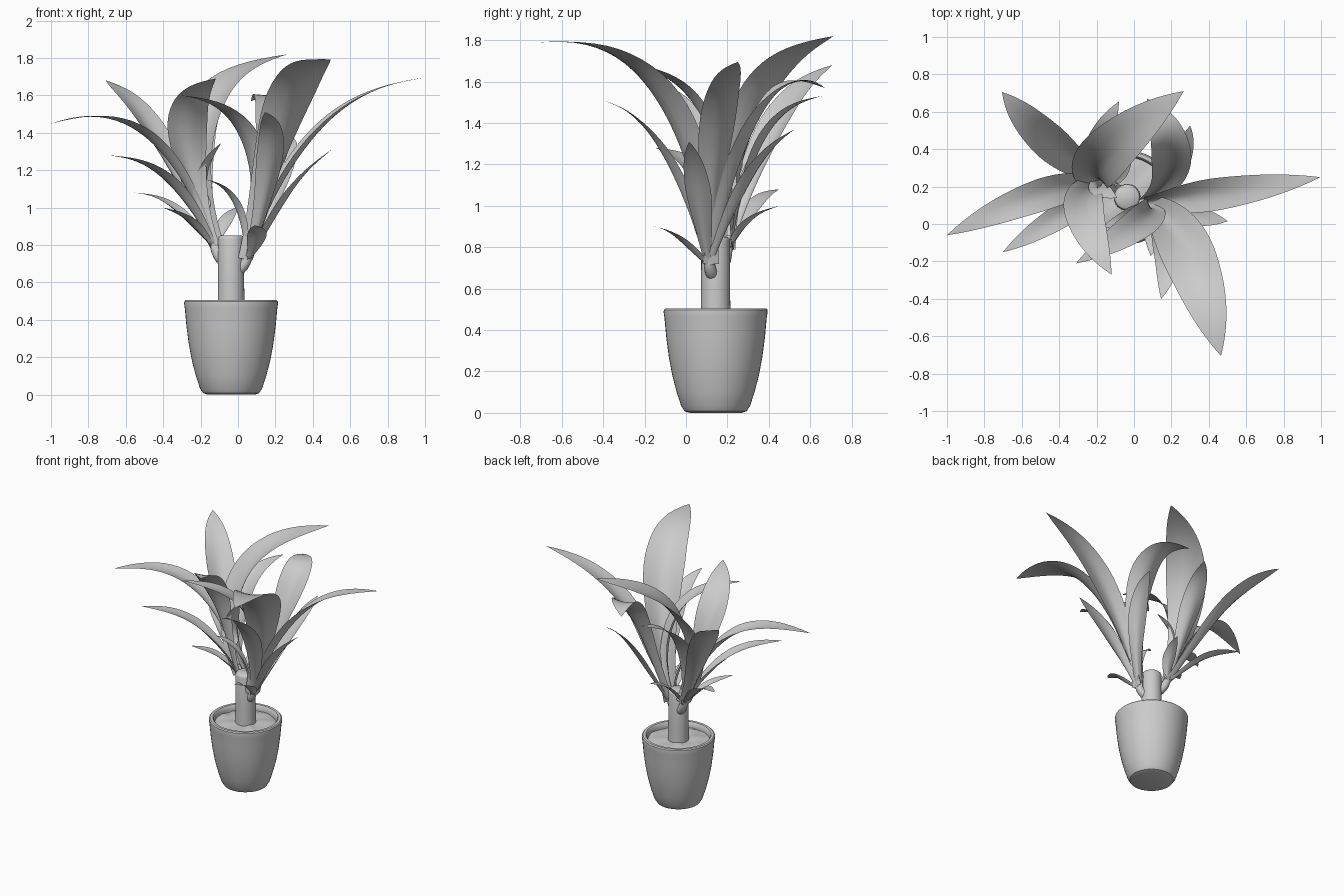
import bpy, math
from mathutils import Vector

if "Cube" in bpy.data.objects:
    bpy.data.objects.remove(bpy.data.objects["Cube"])

CX, CY = -0.037, 0.143
UP = Vector((0, 0, 1))


def make(name, verts, faces, angle=40):
    me = bpy.data.meshes.new(name)
    me.from_pydata([tuple(v) for v in verts], [], faces)
    me.update()
    ob = bpy.data.objects.new(name, me)
    bpy.context.collection.objects.link(ob)
    bpy.ops.object.select_all(action='DESELECT')
    ob.select_set(True)
    bpy.context.view_layer.objects.active = ob
    bpy.ops.object.shade_smooth_by_angle(angle=math.radians(angle))
    return ob


def lathe(name, profile, n=48, bump=0.0, angle=40):
    """Spin (radius, z) points about the pot axis; radius 0 closes to a point."""
    verts, faces, rings = [], [], []
    for r, z in profile:
        start = len(verts)
        count = 1 if r == 0 else n
        for i in range(count):
            a = 2 * math.pi * i / n
            x, y = r * math.cos(a), r * math.sin(a)
            dz = bump * (math.sin(31 * x + 1) * math.cos(37 * y) + 0.5 * math.sin(60 * (x + y)))
            verts.append((CX + x, CY + y, z + dz))
        rings.append((start, count))
    for (a, ca), (b, cb) in zip(rings, rings[1:]):
        for i in range(n):
            j = (i + 1) % n
            f = [a + i % ca, a + j % ca, b + j % cb, b + i % cb]
            faces.append(list(dict.fromkeys(f)))
    return make(name, verts, faces, angle)


def bezier(p, c, q, t):
    return p * (1 - t) ** 2 + c * (2 * t * (1 - t)) + q * t * t


def tube(name, pts, radii, n=14):
    """Tapered round branch through the points."""
    verts, faces = [], []
    for k, (p, r) in enumerate(zip(pts, radii)):
        t = (pts[min(k + 1, len(pts) - 1)] - pts[max(k - 1, 0)]).normalized()
        u = t.cross(Vector((0, 1, 0))).normalized()
        v = t.cross(u)
        verts += [p + r * (u * math.cos(2 * math.pi * i / n) + v * math.sin(2 * math.pi * i / n)) for i in range(n)]
    for k in range(len(pts) - 1):
        for i in range(n):
            j = (i + 1) % n
            faces.append((k * n + i, k * n + j, (k + 1) * n + j, (k + 1) * n + i))
    faces.append(tuple(range((len(pts) - 1) * n, len(pts) * n)))
    return make(name, verts, faces)


def leaf(name, base, mid, tip, width, rows=24, cols=6):
    """Pointed blade through base, mid and tip: channelled at the base, flattening outwards."""
    ctrl = mid * 2 - (base + tip) / 2
    chord = (tip - base).normalized()
    reach = (tip - base).to_2d().length
    verts, faces = [], []
    for k in range(rows + 1):
        t = k / rows
        p = bezier(base, ctrl, tip, t) - UP * (0.025 * reach * math.sin(2 * math.pi * t))
        tan = ((ctrl - base) * (1 - t) + (tip - ctrl) * t).normalized()
        side = (tan + chord * 0.5).cross(UP)
        side = (side - tan * side.dot(tan)).normalized()
        nrm = side.cross(tan)
        s = min(t / 0.6, 1)
        s = s * s * (3 - 2 * s)
        half = width / 2 * (0.36 + 0.66 * s) * (1 - t ** (4 + 6 * width)) + 0.0005
        cup = 0.9 - 1.0 * t
        for i in range(cols + 1):
            e = 2 * i / cols - 1
            verts.append(p + side * (half * e) + nrm * (half * cup * (abs(e) ** 1.5 - 0.3)))
    m = cols + 1
    for k in range(rows):
        for i in range(cols):
            a = k * m + i
            faces.append((a, a + 1, a + m + 1, a + m))
    return make(name, verts, faces, 60)


# Pot, soil and cut trunk
lathe("pot", [(0, 0), (.125, 0), (.15, .008), (.167, .035), (.188, .1), (.209, .18), (.226, .27),
              (.239, .37), (.247, .46), (.251, .485), (.25, .498), (.243, .505), (.224, .505),
              (.217, .498), (.214, .47), (.212, .42)])
lathe("soil", [(.215, .462), (.18, .468), (.14, .472), (.1, .474), (.05, .474), (0, .474)], bump=.005)
lathe("trunk", [(.072, .45), (.07, .6), (.069, .83), (.066, .842), (.058, .85), (0, .85)], n=32, angle=60)

# Leaves of each crown: mid point, tip point, width
left = [
    (-.45, .17, 1.35, -1.0, -.06, 1.45, .18),
    (-.43, .42, 1.36, -.705, .705, 1.68, .20),
    (-.18, .34, 1.48, .265, .71, 1.82, .28),
    (-.27, .10, 1.40, -.12, -.27, 1.69, .22),
    (-.35, .07, 1.12, -.70, -.15, 1.28, .14),
    (-.32, .32, .98, -.556, .45, 1.08, .11),
    (-.24, .13, .91, -.40, .01, 1.0, .10),
    (-.19, .20, 1.12, -.09, .14, 1.345, .11),
    (-.20, .36, 1.30, -.08, .655, 1.53, .16),
    (-.07, .29, .91, -.01, .45, 1.0, .09),
]
right = [
    (.38, .15, 1.36, .995, .25, 1.695, .18),
    (.27, -.12, 1.52, .465, -.705, 1.79, .29),
    (.20, .35, 1.44, .07, .67, 1.57, .22),
    (.06, .03, 1.34, -.31, -.21, 1.60, .18),
    (.17, -.10, 1.24, .145, -.40, 1.51, .15),
    (.25, .06, 1.04, .50, .015, 1.31, .13),
    (.22, .30, 1.12, .30, .525, 1.37, .13),
    (-.01, .05, 1.01, -.17, -.02, 1.15, .09),
    (.10, -.02, .83, .09, -.17, .905, .11),
]
crowns = [("left", left, Vector((-.075, .175, .71)), Vector((-.125, .20, .79))),
          ("right", right, Vector((0, .13, .665)), Vector((.05, .11, .72)))]
for label, rows, start, base in crowns:
    bend = Vector((base.x, base.y, (start.z + base.z) / 2))
    end = base + (base - start) * .2 + UP * .05
    tube(label + "_branch", [bezier(start, bend, end, i / 6) for i in range(7)],
         [.030, .030, .029, .028, .026, .02, .01])
    for n, (a, b, c, d, e, f, w) in enumerate(rows):
        mid, tip = Vector((a, b, c)), Vector((d, e, f))
        out = Vector((a - base.x, b - base.y, 0)).normalized()
        leaf(f"{label}_leaf_{n + 1}", base + out * .015, mid, tip, w)
